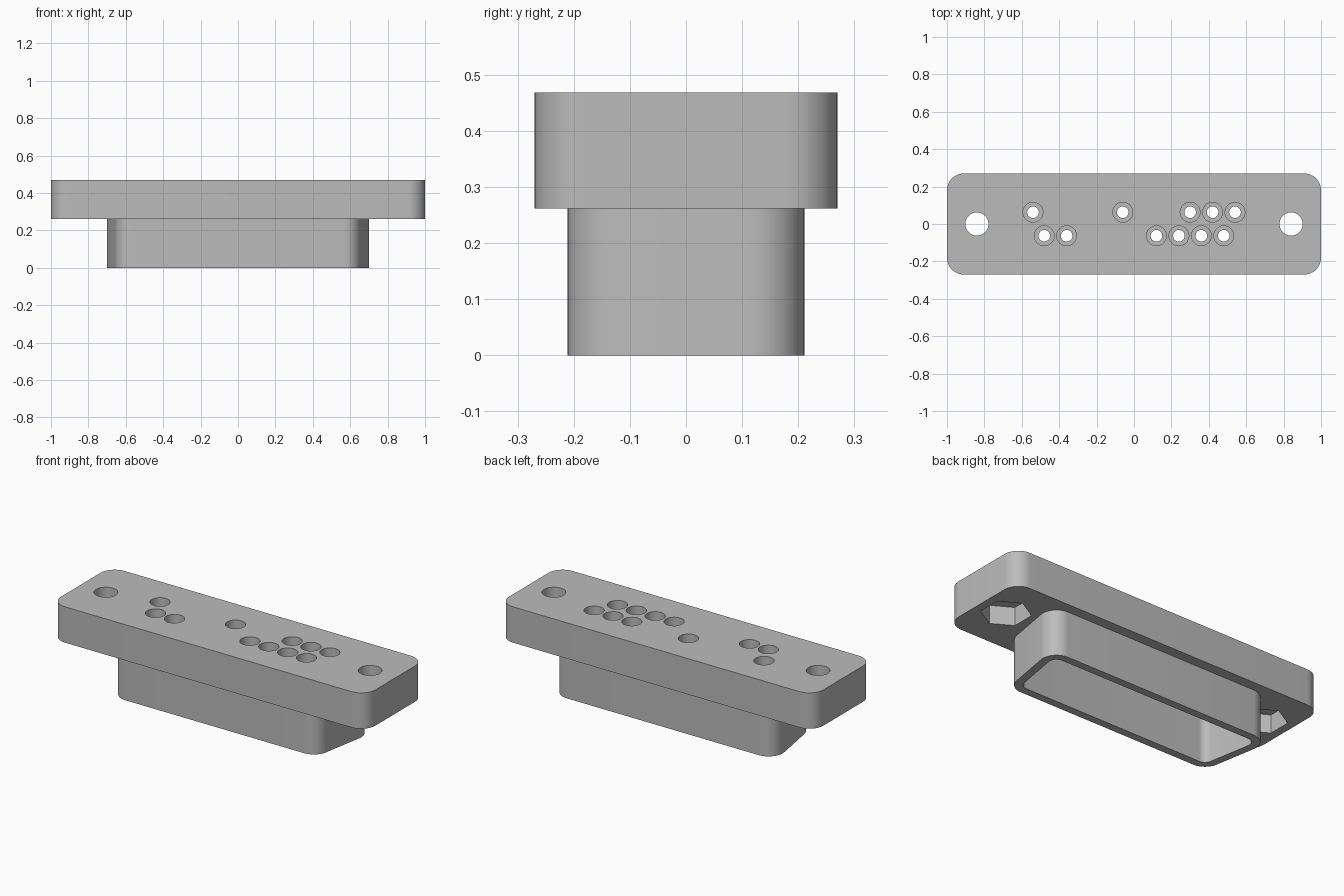
import bpy, bmesh
from math import sin, cos, pi, radians, tan
from mathutils import Vector

cube = bpy.data.objects.get("Cube")
if cube:
    bpy.data.objects.remove(cube)

grey = bpy.data.materials.new("plain_grey")
grey.use_nodes = True
colour = (0.5, 0.5, 0.5, 1)
grey.diffuse_color = colour
grey.node_tree.nodes["Principled BSDF"].inputs["Base Color"].default_value = colour

BASE, TOP = 0.262, 0.468


def circle(x, y, r, n=40, turn=0.0):
    return [(x + r * cos(turn + 2 * pi * i / n), y + r * sin(turn + 2 * pi * i / n)) for i in range(n)]


def rounded(corners, r, steps=12):
    """Counter-clockwise outline with arcs of radius r inside each corner."""
    out = []
    for i, c in enumerate(corners):
        p = Vector(c)
        a = (Vector(corners[i - 1]) - p).normalized()
        b = (Vector(corners[(i + 1) % len(corners)]) - p).normalized()
        half = a.angle(b) / 2
        centre = p + (a + b).normalized() * (r / sin(half))
        start = p + a * (r / tan(half)) - centre
        sweep = pi - 2 * half
        for k in range(steps + 1):
            t = sweep * k / steps
            out.append((centre.x + start.x * cos(t) - start.y * sin(t),
                        centre.y + start.x * sin(t) + start.y * cos(t)))
    return out


def loft(bm, rings, caps=True):
    """Bridge equal-length outlines, each given with its height."""
    loops = [[bm.verts.new((x, y, z)) for x, y in outline] for outline, z in rings]
    n = len(loops[0])
    for lo, hi in zip(loops, loops[1:]):
        for i in range(n):
            j = (i + 1) % n
            bm.faces.new((lo[i], lo[j], hi[j], hi[i]))
    if caps:
        bm.faces.new(loops[0][::-1])
        bm.faces.new(loops[-1])


def make(name, solids, caps=True):
    bm = bmesh.new()
    for rings in solids:
        loft(bm, rings, caps)
    bmesh.ops.recalc_face_normals(bm, faces=bm.faces)
    mesh = bpy.data.meshes.new(name)
    bm.to_mesh(mesh)
    bm.free()
    mesh.materials.append(grey)
    obj = bpy.data.objects.new(name, mesh)
    bpy.context.collection.objects.link(obj)
    return obj


def activate(obj):
    bpy.ops.object.select_all(action='DESELECT')
    obj.select_set(True)
    bpy.context.view_layer.objects.active = obj


def cut(obj, cutter):
    cutter.hide_render = True
    mod = obj.modifiers.new("cut", 'BOOLEAN')
    mod.operation, mod.solver, mod.object = 'DIFFERENCE', 'EXACT', cutter
    activate(obj)
    bpy.ops.object.modifier_apply(modifier=mod.name)
    bpy.data.objects.remove(cutter)


# Mounting flange
plate = rounded([(-1, -0.27), (1, -0.27), (1, 0.27), (-1, 0.27)], 0.09)
flange = make("flange", [[(plate, BASE), (plate, TOP)]])

# Stepped pin holes in two staggered rows, and the two screw holes
ROW, LOW, HIGH = 0.063, BASE - 0.1, TOP + 0.1
pins = [(x, ROW) for x in (-0.54, -0.06, 0.3, 0.42, 0.54)]
pins += [(x, -ROW) for x in (-0.48, -0.36, 0.12, 0.24, 0.36, 0.48)]
drills = []
for x, y in pins:
    narrow, wide = circle(x, y, 0.031), circle(x, y, 0.053)
    drills.append([(narrow, LOW), (narrow, BASE + 0.045), (wide, BASE + 0.045), (wide, HIGH)])
for x in (-0.84, 0.84):
    screw = circle(x, 0, 0.062)
    drills.append([(screw, LOW), (screw, HIGH)])
cut(flange, make("drill_cutter", drills))

# Hexagonal nut pockets underneath
pockets = []
for x in (-0.84, 0.84):
    hexagon = circle(x, 0, 0.13, 6, pi / 6)
    pockets.append([(hexagon, LOW), (hexagon, BASE + 0.105)])
cut(flange, make("nut_cutter", pockets))


# Hollow hood with slanted ends, wider at the back
def hood_outline(inset, r):
    y = 0.211 - inset
    slant = tan(radians(10))
    mid = 0.68 - inset / cos(radians(10))
    front, back = mid - slant * y, mid + slant * y
    return rounded([(-front, -y), (front, -y), (back, y), (-back, y)], r)


outer, inner = hood_outline(0, 0.09), hood_outline(0.045, 0.045)
make("hood", [[(outer, BASE), (outer, 0), (inner, 0), (inner, BASE)]], caps=False)

for obj in (bpy.data.objects["flange"], bpy.data.objects["hood"]):
    activate(obj)
    bpy.ops.object.shade_smooth_by_angle(angle=radians(30))
